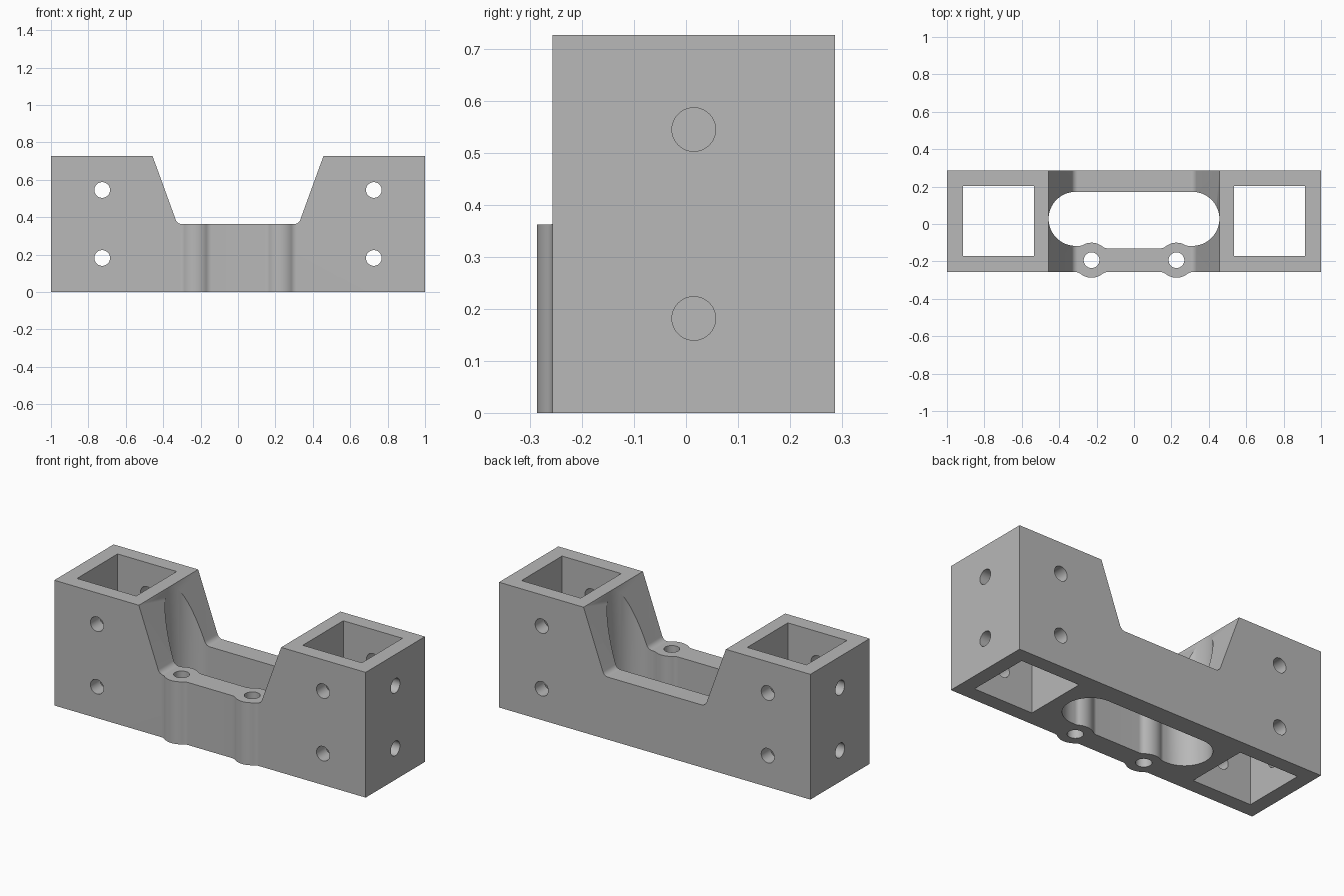
import bpy, bmesh
from math import sin, cos, tan, pi, radians, sqrt, atan2
from mathutils import Matrix, Vector

old = bpy.data.objects.get("Cube")
if old:
    bpy.data.objects.remove(old, do_unlink=True)

BACK, FRONT, HEIGHT = 0.287, -0.257, 0.727
FLOOR = 0.363                              # height of the lowered middle
BOSS_X, BOSS_Y, BOSS_R, FILLET = 0.227, -0.1935, 0.0935, 0.045
HOLE_R = 0.042

grey = bpy.data.materials.new("plain grey")
grey.use_nodes = True
grey.diffuse_color = (0.48, 0.48, 0.48, 1)
grey.node_tree.nodes["Principled BSDF"].inputs["Base Color"].default_value = grey.diffuse_color


def arc(cx, cy, r, start, end, n=16):
    angles = [start + (end - start) * i / n for i in range(n + 1)]
    return [(cx + r * cos(a), cy + r * sin(a)) for a in angles]


def half_bump(h):
    """Outline from a wall at distance h, through a fillet, to the boss peak."""
    dx = sqrt((BOSS_R + FILLET) ** 2 - (h + FILLET) ** 2)
    a = atan2(h + FILLET, dx)
    return (arc(dx, h + FILLET, FILLET, -pi / 2, a - pi, 8)
            + arc(0, 0, BOSS_R, a, pi / 2, 10)[1:])


def bump(cx, side, h_left, h_right):
    """Boss outline from left to right, bulging to the front or back."""
    left = [(-x, y) for x, y in half_bump(h_left)]
    right = half_bump(h_right)[::-1][1:]
    return [(cx + x, BOSS_Y + side * y) for x, y in left + right]


def prism(name, outline, to3d, depth):
    bm = bmesh.new()
    face = bm.faces.new([bm.verts.new(to3d(*p)) for p in outline])
    new = bmesh.ops.extrude_face_region(bm, geom=[face])["geom"]
    bmesh.ops.translate(bm, vec=Vector(depth),
                        verts=[v for v in new if isinstance(v, bmesh.types.BMVert)])
    bmesh.ops.recalc_face_normals(bm, faces=bm.faces[:])
    mesh = bpy.data.meshes.new(name)
    bm.to_mesh(mesh)
    bm.free()
    mesh.materials.append(grey)
    obj = bpy.data.objects.new(name, mesh)
    bpy.context.collection.objects.link(obj)
    return obj


def cylinder(name, centre, axis, length):
    bm = bmesh.new()
    turn = Vector(axis).to_track_quat('Z', 'Y').to_matrix().to_4x4()
    bmesh.ops.create_cone(bm, cap_ends=True, segments=40, radius1=HOLE_R, radius2=HOLE_R,
                          depth=length, matrix=Matrix.Translation(centre) @ turn)
    mesh = bpy.data.meshes.new(name)
    bm.to_mesh(mesh)
    bm.free()
    mesh.materials.append(grey)
    obj = bpy.data.objects.new(name, mesh)
    bpy.context.collection.objects.link(obj)
    return obj


def cut(cutter):
    mod = body.modifiers.new("cut", 'BOOLEAN')
    mod.operation, mod.solver, mod.object = 'DIFFERENCE', 'EXACT', cutter
    bpy.ops.object.modifier_apply(modifier=mod.name)
    bpy.data.objects.remove(cutter, do_unlink=True)


# Main block with two screw bosses on its front
h_front = BOSS_Y - FRONT
plan = [(-1, FRONT)]
for s in (-1, 1):
    plan += bump(s * BOSS_X, -1, h_front, h_front)
plan += [(1, FRONT), (1, BACK), (-1, BACK)]
body = prism("mounting_bracket", plan, lambda x, y: (x, y, 0), (0, 0, HEIGHT))
bpy.context.view_layer.objects.active = body
body.select_set(True)

# Rounded slot whose front wall follows the bosses
slot_y, slot_r, slot_x = 0.0275, 0.1445, 0.312
h_out, h_in = slot_y - slot_r - BOSS_Y, h_front
slot = (arc(slot_x, slot_y, slot_r, -pi / 2, pi / 2, 32)
        + arc(-slot_x, slot_y, slot_r, pi / 2, 3 * pi / 2, 32)
        + bump(-BOSS_X, 1, h_out, h_in) + bump(BOSS_X, 1, h_in, h_out))
cut(prism("slot_cutter", slot, lambda x, y: (x, y, -0.1), (0, 0, 1)))

# Sloped notch with rounded lower corners
lean, r = radians(20), 0.035
half = 0.457 - (HEIGHT - FLOOR) * tan(lean)
cx = half - r * tan((pi / 2 - lean) / 2)
right = arc(cx, FLOOR + r, r, -pi / 2, -lean, 8)
right.append((0.457 + 0.1 * tan(lean), HEIGHT + 0.1))
notch = right + [(-x, z) for x, z in right[::-1]]
cut(prism("notch_cutter", notch, lambda x, z: (x, -0.5, z), (0, 1, 0)))

# Square pockets, wall holes and boss holes on both sides
for s in (-1, 1):
    pocket = [(s * x, y) for x, y in ((0.535, -0.17), (0.915, -0.17), (0.915, 0.202), (0.535, 0.202))]
    cut(prism("pocket_cutter", pocket, lambda x, y: (x, y, -0.1), (0, 0, 1)))
    cut(cylinder("boss_hole_cutter", (s * BOSS_X, BOSS_Y, 0.3), (0, 0, 1), 1))
    for z in (HEIGHT / 4, HEIGHT * 3 / 4):
        cut(cylinder("front_hole_cutter", (s * 0.726, 0, z), (0, 1, 0), 1))
        cut(cylinder("side_hole_cutter", (s * 0.95, 0.015, z), (1, 0, 0), 0.3))

bpy.ops.object.shade_smooth_by_angle(angle=radians(30))
